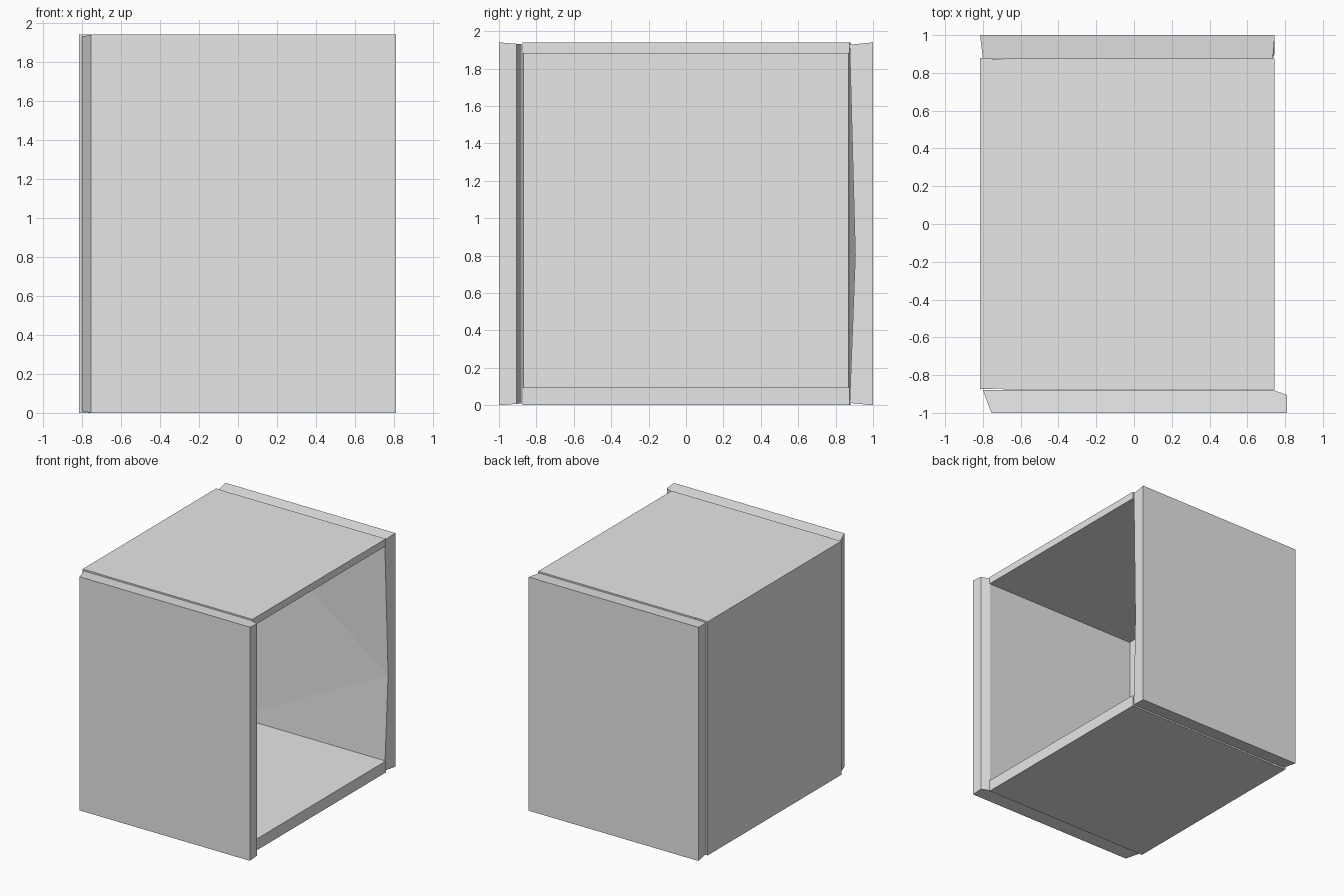
import bpy, bmesh

cube = bpy.data.objects.get("Cube")
if cube:
    bpy.data.objects.remove(cube, do_unlink=True)

grey = bpy.data.materials.new("light grey")
grey.use_nodes = True
grey.diffuse_color = (0.8, 0.8, 0.8, 1)
grey.node_tree.nodes["Principled BSDF"].inputs["Base Color"].default_value = (0.8, 0.8, 0.8, 1)

HEIGHT = 1.94


def slab(name, outline, z0, z1, slope=0.0, edit=None):
    """Extrude an (x, y) outline; slope narrows the height away from y = +-1."""
    bm = bmesh.new()
    low = [bm.verts.new((x, y, z0 + slope * (1 - abs(y)))) for x, y in outline]
    high = [bm.verts.new((x, y, z1 - slope * (1 - abs(y)))) for x, y in outline]
    bm.faces.new(low)
    bm.faces.new(high)
    n = len(outline)
    for i in range(n):
        j = (i + 1) % n
        bm.faces.new((low[i], low[j], high[j], high[i]))
    if edit:
        edit(bm, low, high)
    bmesh.ops.recalc_face_normals(bm, faces=bm.faces)
    mesh = bpy.data.meshes.new(name)
    bm.to_mesh(mesh)
    bm.free()
    mesh.materials.append(grey)
    obj = bpy.data.objects.new(name, mesh)
    bpy.context.collection.objects.link(obj)


def box(name, x0, x1, y0, y1, z0, z1):
    slab(name, [(x0, y0), (x1, y0), (x1, y1), (x0, y1)], z0, z1)


def bend_inner_edge(bm, low, high):
    """Bow the open inner edge of the back panel outwards at mid height."""
    edge = bm.edges.get((low[0], high[0]))
    _, mid = bmesh.utils.edge_split(edge, low[0], 0.41)
    mid.co = (0.745, 0.905, 0.8)
    # Fan the inner face out from the bowed point
    for far in (low[3], high[3]):
        bmesh.ops.connect_verts(bm, verts=[mid, far])


# Front panel, overhanging the open side with a chamfered end
slab("front_panel",
     [(-0.755, -1), (0.81, -1), (0.81, -0.905), (0.74, -0.88), (-0.80, -0.88)],
     0, HEIGHT, 0.08)

# Back panel with the bowed inner edge
slab("back_panel",
     [(0.735, 0.875), (0.745, 1), (-0.815, 1), (-0.80, 0.875)],
     0, HEIGHT, 0.1, bend_inner_edge)

# Closed side wall, with slightly skewed ends
slab("side_wall",
     [(-0.815, -0.875), (-0.69, -0.87), (-0.69, 0.87), (-0.815, 0.88)],
     0, HEIGHT)

# Top and bottom panels between the front and back
box("top_panel", -0.69, 0.745, -0.875, 0.875, 1.88, HEIGHT)
box("bottom_panel", -0.69, 0.745, -0.875, 0.875, 0, 0.095)
